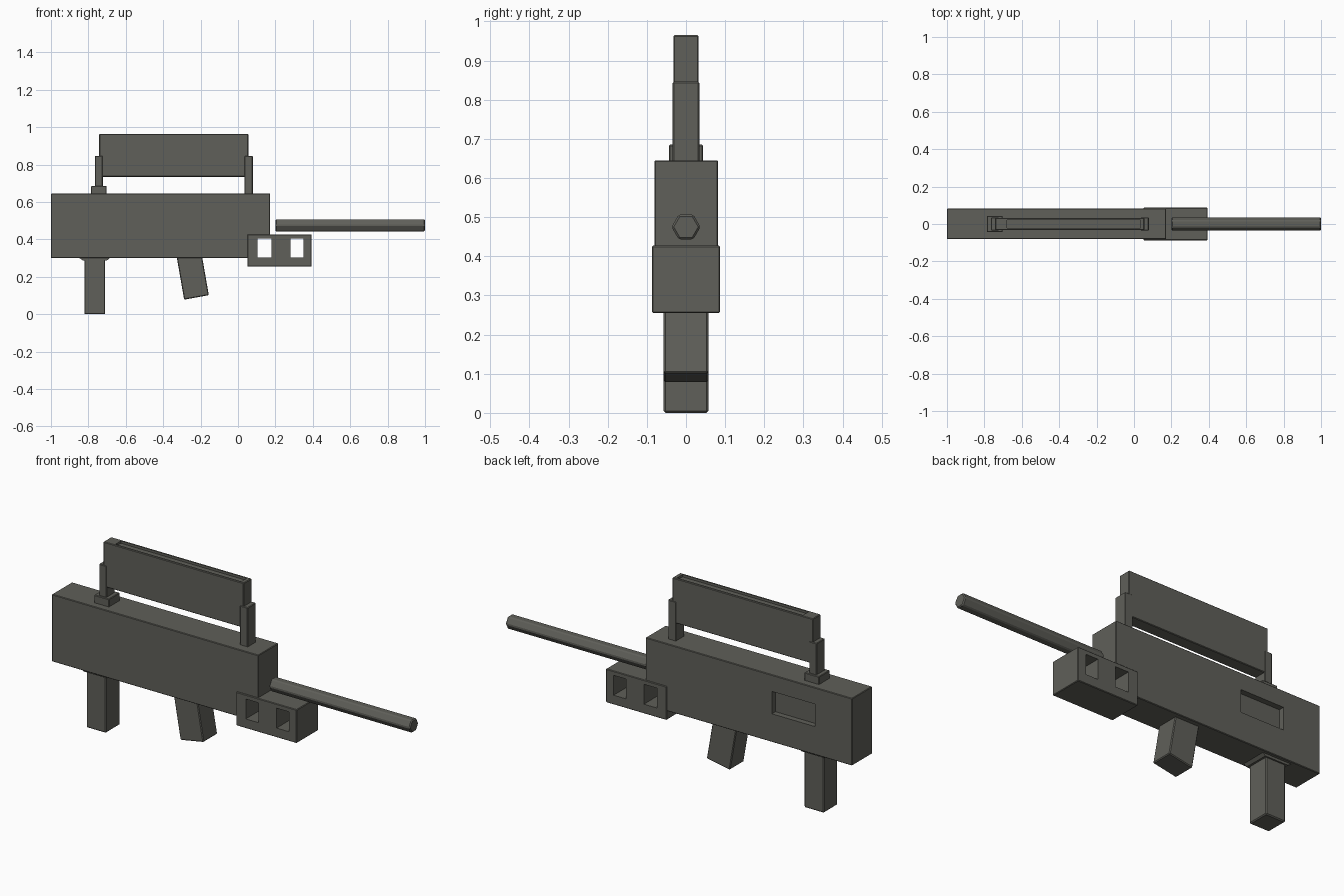
import bpy, bmesh, math

if "Cube" in bpy.data.objects:
    bpy.data.objects.remove(bpy.data.objects["Cube"])

# Dark olive grey shared by every part
dark = bpy.data.materials.new("dark_grey")
dark.diffuse_color = (0.115, 0.115, 0.1, 1)
dark.use_nodes = True
dark.node_tree.nodes["Principled BSDF"].inputs["Base Color"].default_value = dark.diffuse_color


def prism(name, outline, y0, y1, bevel=0.0):
    """Extrude an (x, z) outline from y0 to y1."""
    bm = bmesh.new()
    face = bm.faces.new([bm.verts.new((x, y0, z)) for x, z in outline])
    new = bmesh.ops.extrude_face_region(bm, geom=[face])["geom"]
    for v in new:
        if isinstance(v, bmesh.types.BMVert):
            v.co.y = y1
    bmesh.ops.recalc_face_normals(bm, faces=bm.faces)
    if bevel:
        bmesh.ops.bevel(bm, geom=bm.edges[:], offset=bevel, segments=1, affect='EDGES')
    mesh = bpy.data.meshes.new(name)
    bm.to_mesh(mesh)
    bm.free()
    mesh.materials.append(dark)
    obj = bpy.data.objects.new(name, mesh)
    bpy.context.collection.objects.link(obj)
    return obj


def box(name, x0, x1, y0, y1, z0, z1, bevel=0.0):
    return prism(name, [(x0, z0), (x1, z0), (x1, z1), (x0, z1)], y0, y1, bevel)


def cut(obj, *bounds):
    """Subtract a box from obj and discard the cutter."""
    cutter = box("cutter", *bounds)
    cutter.hide_render = True
    mod = obj.modifiers.new("cut", 'BOOLEAN')
    mod.object, mod.operation, mod.solver = cutter, 'DIFFERENCE', 'EXACT'
    bpy.context.view_layer.objects.active = obj
    bpy.ops.object.modifier_apply(modifier=mod.name)
    bpy.data.objects.remove(cutter)


# Main body with a shallow recess on the back side
body = box("body", -1.0, 0.172, -0.081, 0.082, 0.3, 0.645, 0.003)
cut(body, -0.79, -0.545, 0.053, 0.12, 0.445, 0.56)
# clearance so the front block's first window stays open
cut(body, 0.092, 0.25, -0.2, 0.2, 0.25, 0.415)

# Front block with two windows right through
block = box("front_block", 0.05, 0.394, -0.087, 0.087, 0.255, 0.427, 0.003)
for x0, x1 in ((0.105, 0.178), (0.28, 0.35)):
    cut(block, x0, x1, -0.2, 0.2, 0.303, 0.405)

# Six-sided barrel with chamfered ends
bpy.ops.mesh.primitive_cylinder_add(vertices=6, radius=0.037, depth=0.8,
                                    location=(0.6, 0, 0.475),
                                    rotation=(0, math.pi / 2, 0))
barrel = bpy.context.object
barrel.name = "barrel"
barrel.data.materials.append(dark)
bevel = barrel.modifiers.new("chamfer", 'BEVEL')
bevel.width, bevel.segments = 0.005, 1

# Upper panel with a shallow groove along the top
panel = box("upper_panel", -0.742, 0.055, -0.032, 0.032, 0.735, 0.965, 0.003)
cut(panel, -0.68, 0.035, -0.022, 0.022, 0.953, 1.1)

# Posts carrying the panel, and the rear foot
box("rear_post", -0.765, -0.723, -0.034, 0.034, 0.64, 0.846, 0.003)
box("front_post", 0.034, 0.079, -0.034, 0.034, 0.64, 0.846, 0.003)
box("rear_post_foot", -0.786, -0.702, -0.044, 0.044, 0.64, 0.685, 0.003)

# Grips under the body
box("rear_grip", -0.822, -0.71, -0.057, 0.057, 0.0, 0.31, 0.005)
prism("grip_collar", [(-0.83, 0.288), (-0.70, 0.288), (-0.68, 0.305), (-0.855, 0.305)],
      -0.065, 0.065)
prism("front_grip", [(-0.288, 0.078), (-0.156, 0.102), (-0.194, 0.32), (-0.33, 0.32)],
      -0.057, 0.057, 0.004)
